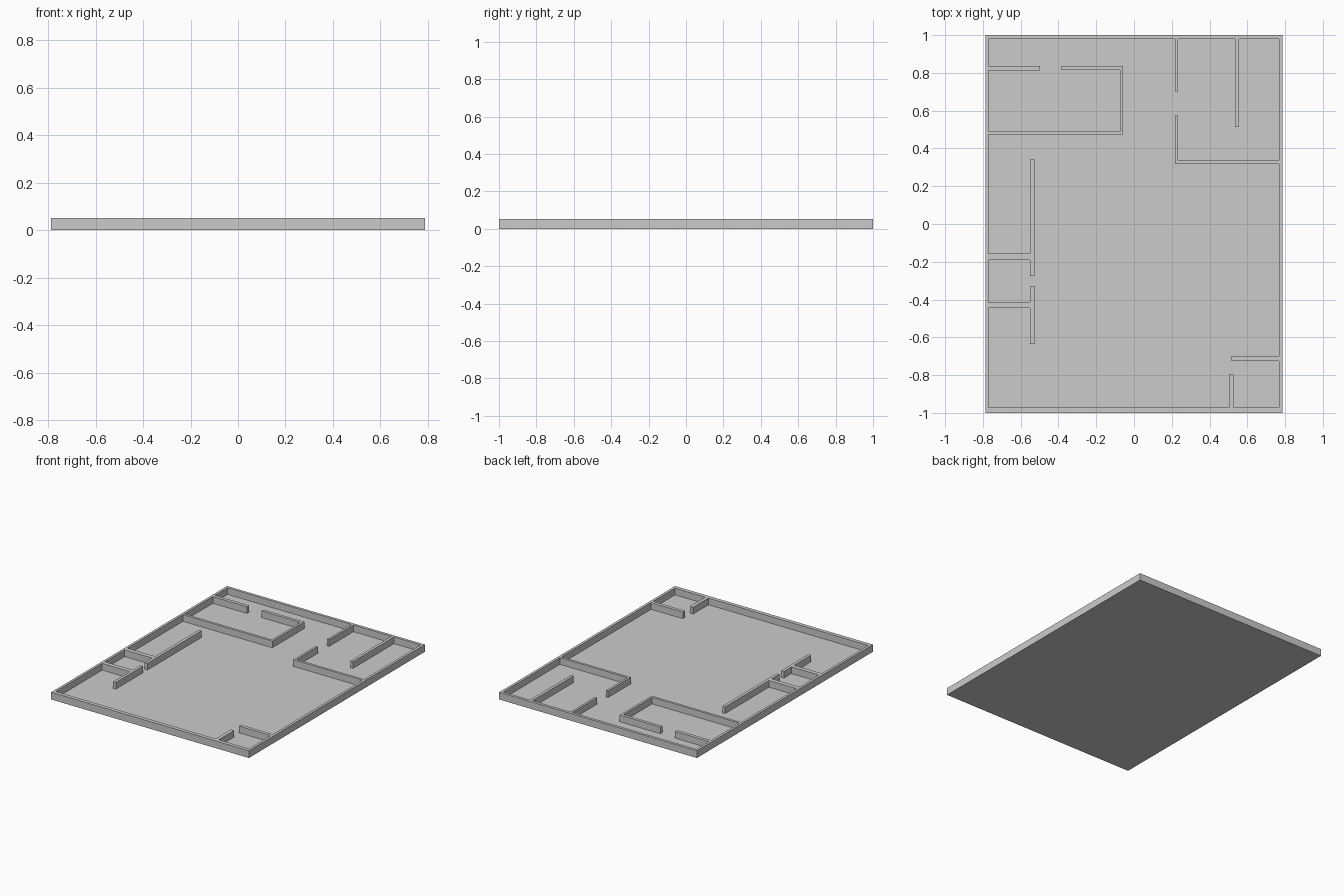
import bpy, bmesh

if "Cube" in bpy.data.objects:
    bpy.data.objects.remove(bpy.data.objects["Cube"])

W, L, H, FLOOR = 0.787, 1.0, 0.052, 0.004   # half width, half length, wall top, slab thickness
IX0, IX1, IY0, IY1 = -0.769, 0.768, -0.972, 0.98   # inner faces of the outer walls


def to_object(bm, name):
    mesh = bpy.data.meshes.new(name)
    bm.to_mesh(mesh)
    bm.free()
    obj = bpy.data.objects.new(name, mesh)
    bpy.context.collection.objects.link(obj)
    return obj


def walls_from_footprints(name, rects, z0, z1):
    """Merge overlapping rectangles (x0, x1, y0, y1) into one footprint and raise it."""
    xs = sorted({v for r in rects for v in r[:2]})
    ys = sorted({v for r in rects for v in r[2:]})
    bm = bmesh.new()
    for xa, xb in zip(xs, xs[1:]):
        for ya, yb in zip(ys, ys[1:]):
            cx, cy = (xa + xb) / 2, (ya + yb) / 2
            if any(r[0] < cx < r[1] and r[2] < cy < r[3] for r in rects):
                bm.faces.new([bm.verts.new((x, y, z0)) for x, y in
                              ((xa, ya), (xb, ya), (xb, yb), (xa, yb))])
    bmesh.ops.remove_doubles(bm, verts=bm.verts, dist=1e-5)
    res = bmesh.ops.extrude_face_region(bm, geom=bm.faces[:], use_keep_orig=True)
    top = [g for g in res["geom"] if isinstance(g, bmesh.types.BMVert)]
    bmesh.ops.translate(bm, verts=top, vec=(0, 0, z1 - z0))
    bmesh.ops.recalc_face_normals(bm, faces=bm.faces)
    bmesh.ops.dissolve_limit(bm, angle_limit=0.01, verts=bm.verts, edges=bm.edges)
    return to_object(bm, name)


# Floor slab
bm = bmesh.new()
bmesh.ops.create_cube(bm, size=1)
for v in bm.verts:
    v.co = (v.co.x * 2 * W, v.co.y * 2 * L, (v.co.z + 0.5) * FLOOR)
to_object(bm, "floor")

# Outer walls
outer = [(-W, IX0, -L, L), (IX1, W, -L, L), (-W, W, -L, IY0), (-W, W, IY1, L)]

# Back left room, with a doorway in its back wall
back_left = [(IX0, -0.497, 0.812, 0.837), (-0.383, -0.058, 0.815, 0.837),
             (-0.074, -0.058, 0.473, 0.837), (IX0, -0.058, 0.473, 0.491)]

# Back right room, with a doorway and a divider
back_right = [(0.217, 0.233, 0.702, IY1), (0.217, 0.233, 0.317, 0.574),
              (0.217, IX1, 0.317, 0.335), (0.534, 0.555, 0.513, IY1)]

# Side rooms on the left
side = [(-0.55, -0.528, -0.275, 0.342), (-0.55, -0.528, -0.635, -0.328),
        (IX0, -0.55, -0.19, -0.157), (IX0, -0.55, -0.445, -0.413)]

# Small room at the front right
front_right = [(0.515, IX1, -0.725, -0.70), (0.502, 0.528, IY0, -0.798)]

walls_from_footprints("walls", outer + back_left + back_right + side + front_right, FLOOR, H)
